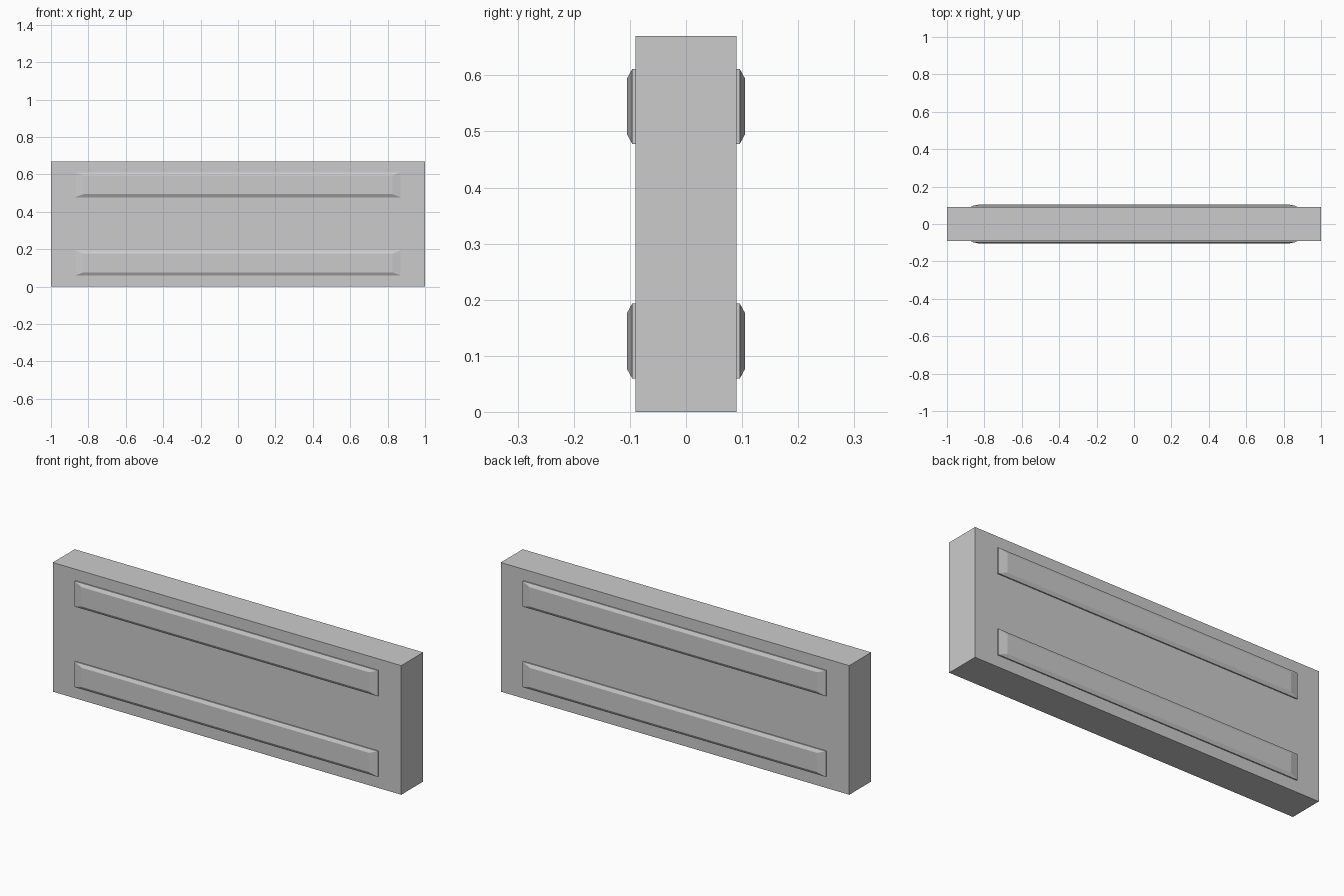
import bpy, bmesh

if "Cube" in bpy.data.objects:
    bpy.data.objects.remove(bpy.data.objects["Cube"])

W, D, H = 2.0, 0.18, 0.67


def make_object(name, bm):
    bmesh.ops.recalc_face_normals(bm, faces=bm.faces)
    mesh = bpy.data.meshes.new(name)
    bm.to_mesh(mesh)
    bm.free()
    obj = bpy.data.objects.new(name, mesh)
    bpy.context.collection.objects.link(obj)
    return obj


# Main slab
bm = bmesh.new()
bmesh.ops.create_cube(bm, size=1)
for v in bm.verts:
    v.co = (v.co.x * W, v.co.y * D, (v.co.z + 0.5) * H)
make_object("slab", bm)


def raised_strip(name, side, zc):
    """Bar with short straight sides and a chamfered outer face, on a slab face."""
    # half length, half height, distance from the slab's middle
    sections = [(0.87, 0.0665, 0.09), (0.87, 0.0665, 0.096), (0.825, 0.05, 0.105)]
    bm = bmesh.new()
    rings = [[bm.verts.new((sx * hx, side * y, zc + sz * hz))
              for sx, sz in ((-1, -1), (1, -1), (1, 1), (-1, 1))]
             for hx, hz, y in sections]
    for a, b in zip(rings, rings[1:]):
        for i in range(4):
            j = (i + 1) % 4
            bm.faces.new((a[i], a[j], b[j], b[i]))
    bm.faces.new(rings[-1])
    obj = make_object(name, bm)
    # Open shell: make sure the outer face points away from the slab
    if obj.data.polygons[-1].normal.y * side < 0:
        obj.data.flip_normals()


# Two strips on the front and two on the back
for side_name, side in (("front", -1), ("back", 1)):
    for level, zc in (("lower", 0.1265), ("upper", 0.5445)):
        raised_strip(f"{side_name}_{level}_strip", side, zc)
